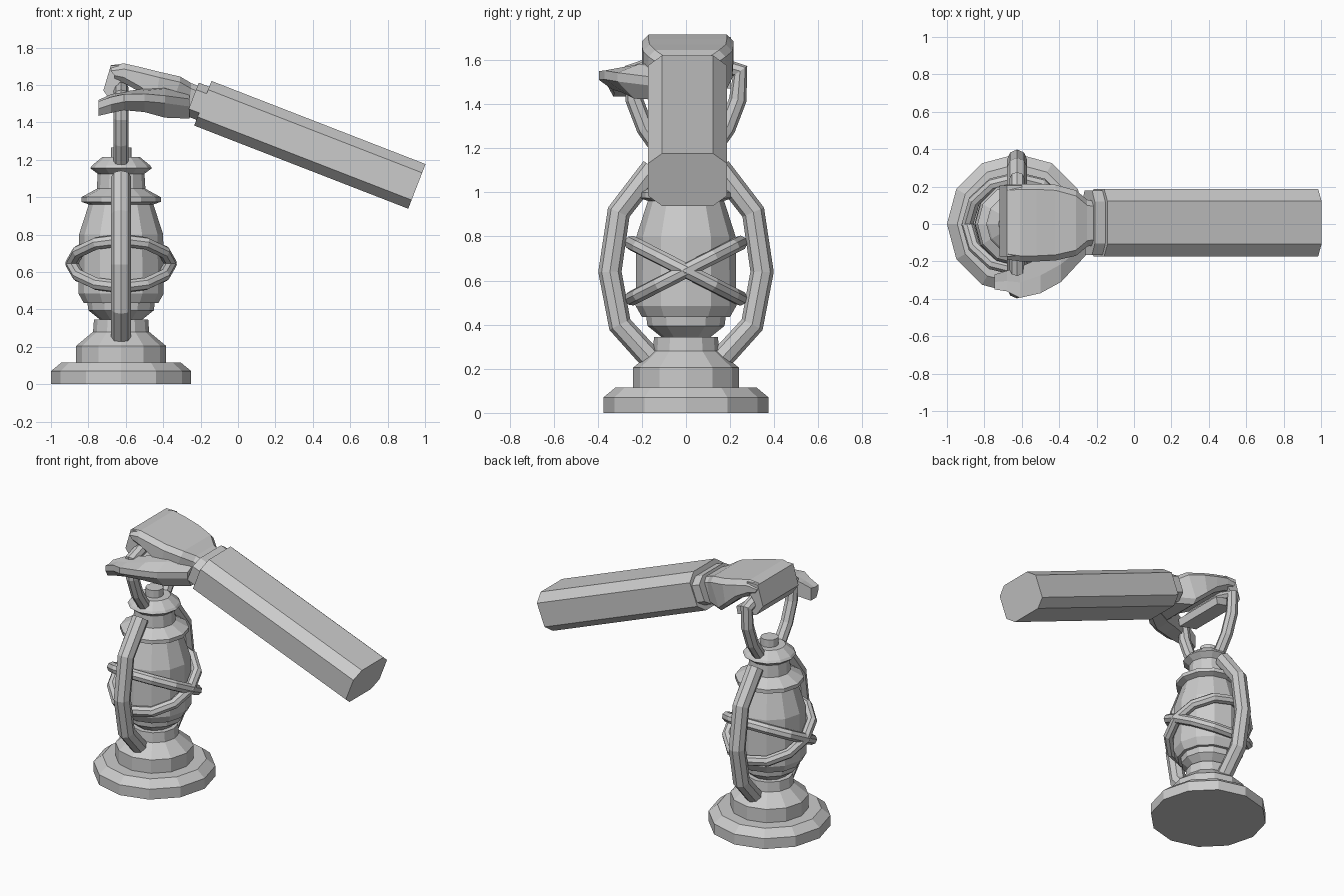
import bpy, bmesh
from math import cos, sin, pi
from mathutils import Vector

if "Cube" in bpy.data.objects:
    bpy.data.objects.remove(bpy.data.objects["Cube"])

CX = -0.625  # lantern axis


def finish(bm, name):
    bmesh.ops.recalc_face_normals(bm, faces=bm.faces)
    me = bpy.data.meshes.new(name)
    bm.to_mesh(me)
    bm.free()
    ob = bpy.data.objects.new(name, me)
    bpy.context.collection.objects.link(ob)
    return ob


def loft(name, sections):
    """Skin equal-length loops of points and cap both ends."""
    bm = bmesh.new()
    rings = [[bm.verts.new(p) for p in s] for s in sections]
    n = len(rings[0])
    for a, b in zip(rings, rings[1:]):
        for i in range(n):
            j = (i + 1) % n
            bm.faces.new((a[i], a[j], b[j], b[i]))
    bm.faces.new(rings[0])
    bm.faces.new(rings[-1])
    return finish(bm, name)


def lathe(name, profile, n=12):
    return loft(name, [[(CX + r * cos(2 * pi * i / n), r * sin(2 * pi * i / n), z)
                        for i in range(n)] for r, z in profile])


def tube(name, pts, r, closed=False):
    cu = bpy.data.curves.new(name, 'CURVE')
    cu.dimensions = '3D'
    cu.bevel_depth = r
    cu.bevel_resolution = 2
    cu.use_fill_caps = True
    sp = cu.splines.new('POLY')
    sp.points.add(len(pts) - 1)
    for q, p in zip(sp.points, pts):
        q.co = (*p, 1)
    sp.use_cyclic_u = closed
    sp.use_smooth = False
    ob = bpy.data.objects.new(name, cu)
    bpy.context.collection.objects.link(ob)
    bpy.ops.object.select_all(action='DESELECT')
    ob.select_set(True)
    bpy.context.view_layer.objects.active = ob
    bpy.ops.object.convert(target='MESH')


# Lantern: foot, glass body, cap
lathe("lantern_base", [(.375, 0), (.375, .07), (.32, .115), (.24, .115), (.24, .205),
                       (.15, .28), (.145, .345), (.10, .345)])
lathe("lantern_glass", [(.10, .335), (.175, .395), (.18, .435), (.2, .435), (.228, .485),
                        (.225, .8), (.17, .97)])
lathe("lantern_cap", [(.17, .96), (.212, .975), (.212, 1.0), (.13, 1.045), (.125, 1.125),
                      (.165, 1.155), (.155, 1.17), (.10, 1.215), (.055, 1.215), (.055, 1.265)])

# Side tubes, mirrored
for s, side in ((1, "back"), (-1, "front")):
    tube("side_tube_" + side, [(CX, s * y, z) for y, z in
         ((.15, .235), (.30, .40), (.345, .64), (.305, .91), (.15, 1.11))], .053)

# Crossing guard hoops
for s, label in ((1, "a"), (-1, "b")):
    tube("guard_hoop_" + label,
         [(CX + .265 * cos(2 * pi * i / 12), .245 * sin(2 * pi * i / 12),
           .645 + s * .125 * sin(2 * pi * i / 12)) for i in range(12)], .034, True)

# Carrying handle
half = [(.10, 1.17), (.185, 1.29), (.235, 1.42), (.245, 1.55), (.12, 1.585)]
path = [(-y, z) for y, z in half] + [(y, z) for y, z in reversed(half)]
tube("carry_handle", [(CX, y, z) for y, z in path], .04)

# Forearm and cuff: chamfered prisms along a sloping axis
axis, up = Vector((.932, 0, -.362)), Vector((.362, 0, .932))
start = Vector((-.188, .007, 1.502))


def octagon(t, w, h, c, d):
    o = start + axis * t
    outline = [(w, h - d), (w - c, h), (c - w, h), (-w, h - d),
               (-w, d - h), (c - w, -h), (w - c, -h), (w, d - h)]
    return [o + Vector((0, a, 0)) + up * b for a, b in outline]


loft("forearm", [octagon(0, .18, .128, .065, .05), octagon(1.228, .18, .128, .065, .05)])
loft("cuff", [octagon(-.06, .172, .095, .06, .04), octagon(.01, .172, .095, .06, .04)])


# Palm: chamfered sections from wrist to knuckles
def palm_section(xt, xb, y0, y1, z0, z1):
    c = .03
    return [(xb, y0 + c, z0), (xb, y1 - c, z0), (xb, y1, z0 + c), (xt, y1, z1 - c),
            (xt, y1 - c, z1), (xt, y0 + c, z1), (xt, y0, z1 - c), (xb, y0, z0 + c)]


loft("palm", [palm_section(-.19, -.22, -.11, .12, 1.425, 1.585),
              palm_section(-.25, -.27, -.12, .13, 1.425, 1.61),
              palm_section(-.31, -.37, -.17, .18, 1.43, 1.645),
              palm_section(-.42, -.44, -.195, .21, 1.49, 1.67),
              palm_section(-.52, -.52, -.2, .215, 1.56, 1.695),
              palm_section(-.61, -.61, -.2, .215, 1.61, 1.715),
              palm_section(-.68, -.66, -.19, .21, 1.62, 1.705)])

# Fingers curled round the handle
finger = [(-.60, 1.705), (-.68, 1.705), (-.72, 1.57), (-.67, 1.50), (-.53, 1.47),
          (-.52, 1.52), (-.63, 1.545), (-.655, 1.585), (-.61, 1.64)]
loft("fingers", [[(x, y, z) for x, z in finger] for y in (-.175, .205)])


# Thumb, reaching out to the front and along the hand
def thumb_section(x, yi, yo, z0, z1, tilt=0):
    m = (z0 + z1) / 2 + .02
    return [(x, yi, z0), (x, (yi + yo) / 2 - .02, z0), (x + tilt, yo, m - .02),
            (x + tilt, yo, m + .02), (x, (yi + yo) / 2, z1), (x, yi, z1 + .01)]


loft("thumb", [thumb_section(-.26, -.05, -.17, 1.42, 1.55),
               thumb_section(-.39, -.12, -.31, 1.425, 1.58),
               thumb_section(-.50, -.18, -.37, 1.455, 1.57),
               thumb_section(-.61, -.23, -.395, 1.465, 1.555),
               thumb_section(-.68, -.25, -.36, 1.45, 1.54),
               thumb_section(-.745, -.27, -.35, 1.435, 1.51)])
